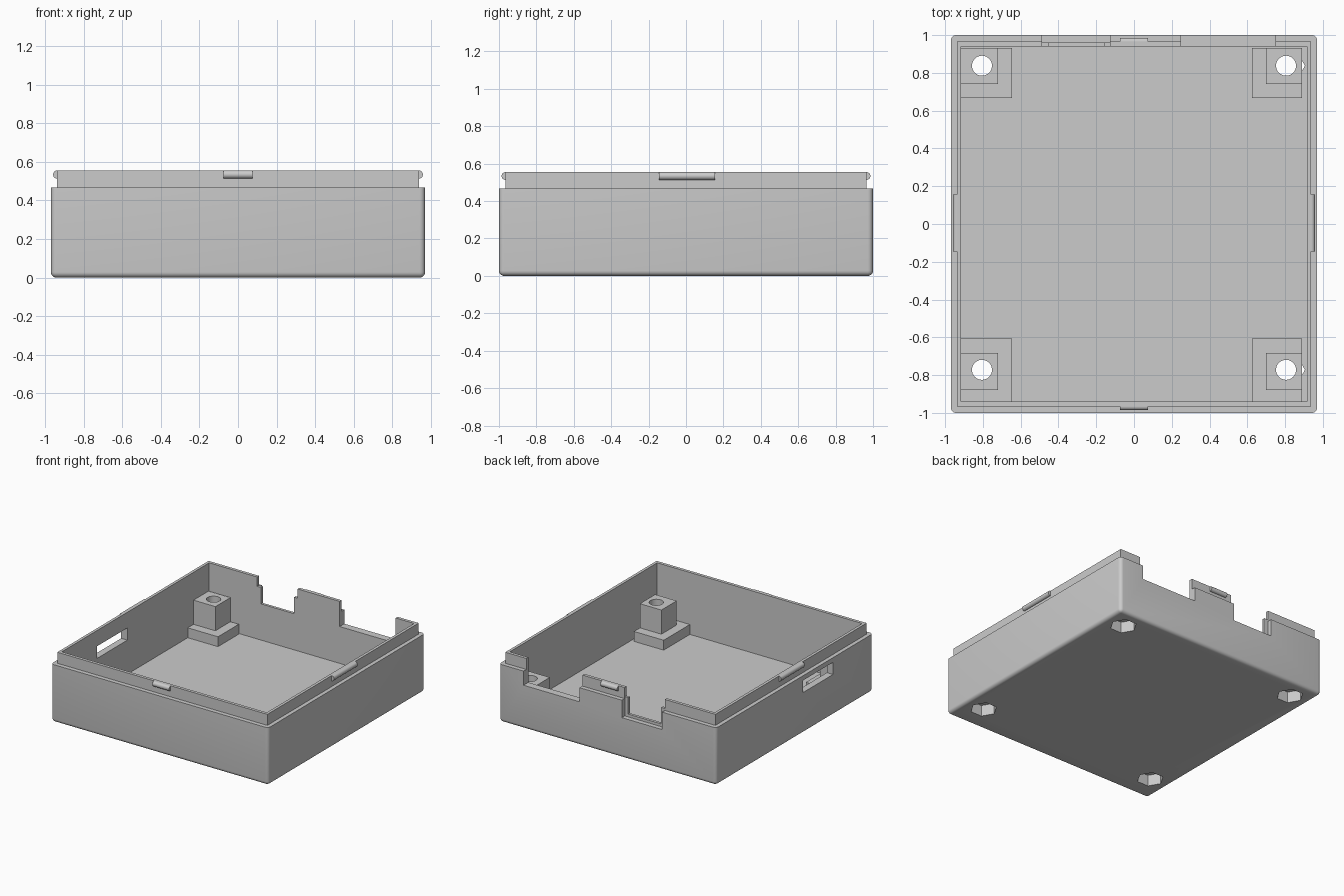
import bpy, bmesh, math
from mathutils import Matrix, Vector

if "Cube" in bpy.data.objects:
    bpy.data.objects.remove(bpy.data.objects["Cube"], do_unlink=True)

grey = bpy.data.materials.new("light_grey_plastic")
grey.use_nodes = True
COLOUR = (0.6, 0.6, 0.6, 1)
grey.diffuse_color = COLOUR
grey.node_tree.nodes["Principled BSDF"].inputs["Base Color"].default_value = COLOUR


def make_object(name, bm):
    mesh = bpy.data.meshes.new(name)
    bm.to_mesh(mesh)
    bm.free()
    mesh.materials.append(grey)
    obj = bpy.data.objects.new(name, mesh)
    bpy.context.collection.objects.link(obj)
    return obj


def box(name, x, y, z, round_radius=0):
    """Box from (min, max) ranges; optionally round all edges except the top rim."""
    bm = bmesh.new()
    size = Vector((x[1] - x[0], y[1] - y[0], z[1] - z[0]))
    centre = Vector((sum(x) / 2, sum(y) / 2, sum(z) / 2))
    bmesh.ops.create_cube(bm, size=1, matrix=Matrix.Translation(centre) @ Matrix.Diagonal(size).to_4x4())
    if round_radius:
        edges = [e for e in bm.edges if min(v.co.z for v in e.verts) < centre.z]
        bmesh.ops.bevel(bm, geom=edges, offset=round_radius, segments=5,
                        profile=0.5, affect='EDGES', clamp_overlap=True)
    return make_object(name, bm)


def rod(name, centre, radius, length, sides=32, axis='Z'):
    """Cylinder or prism along an axis."""
    bm = bmesh.new()
    turn = {'X': Matrix.Rotation(math.pi / 2, 4, 'Y'),
            'Y': Matrix.Rotation(math.pi / 2, 4, 'X'),
            'Z': Matrix.Rotation(math.pi / 2, 4, 'Z')}[axis]
    bmesh.ops.create_cone(bm, cap_ends=True, segments=sides, radius1=radius, radius2=radius,
                          depth=length, matrix=Matrix.Translation(centre) @ turn)
    return make_object(name, bm)


def combine(target, tool, operation='DIFFERENCE'):
    """Apply a boolean to the target and delete the tool."""
    mod = target.modifiers.new("boolean", 'BOOLEAN')
    mod.object, mod.operation, mod.solver = tool, operation, 'EXACT'
    bpy.context.view_layer.update()
    result = bpy.data.meshes.new_from_object(
        target.evaluated_get(bpy.context.evaluated_depsgraph_get()))
    target.modifiers.clear()
    target.data = result
    bpy.data.objects.remove(tool, do_unlink=True)


def cut_screw_hole(target, x, y):
    combine(target, rod("hole_cutter", (x, y, 0.2), 0.053, 0.6))
    combine(target, rod("nut_cutter", (x, y, 0.0), 0.1, 0.18, sides=6))


FLOOR, RIM, TOP = 0.055, 0.466, 0.555
SCREW_X, SCREW_YS = 0.805, (-0.772, 0.838)

# Tray: rounded shell with a thinner raised lip
tray = box("tray", (-0.97, 0.97), (-1, 1), (0, RIM), 0.028)
combine(tray, box("lip", (-0.938, 0.938), (-0.965, 0.965), (0.3, TOP)), 'UNION')
combine(tray, box("cavity", (-0.915, 0.915), (-0.94, 0.94), (FLOOR, 0.8)))

# Openings: wide back notch, stepped back notch, slot in the side wall
openings = [
    ((0.25, 0.75), (0.9, 1.1), (0.352, 0.8)),
    ((-0.487, -0.127), (0.962, 1.1), (0.325, 0.8)),
    ((-0.487, -0.127), (0.9, 1.1), (0.48, 0.8)),
    ((-0.452, -0.157), (0.9, 1.1), (0.347, 0.8)),
    ((-1.1, -0.88), (-0.49, -0.105), (0.33, 0.428)),
]
for x, y, z in openings:
    combine(tray, box("opening_cutter", x, y, z))
for sx in (-1, 1):
    for sy in SCREW_YS:
        cut_screw_hole(tray, sx * SCREW_X, sy)

# Screw posts: square column on a wider stepped base
parts = [tray]
for side, base_x, col_x in (("right", (-0.925, -0.645), (-0.925, -0.72)),
                            ("left", (0.624, 0.89), (0.698, 0.89))):
    for end, sy, base_y, col_y in (("front", SCREW_YS[0], (-0.95, -0.607), (-0.878, -0.683)),
                                   ("back", SCREW_YS[1], (0.666, 0.931), (0.74, 0.931))):
        post = box(f"{end}_{side}_screw_post", base_x, base_y, (FLOOR - 0.01, 0.135))
        combine(post, box("column", col_x, col_y, (0.1, 0.33)), 'UNION')
        cut_screw_hole(post, -SCREW_X if side == "right" else SCREW_X, sy)
        parts.append(post)

# Snap beads around the lip
for word, s in (("front", -1), ("back", 1)):
    parts.append(rod(f"{word}_snap_bead", (0, s * 0.965, 0.534), 0.021, 0.15, axis='X'))
for word, s in (("right", -1), ("left", 1)):
    parts.append(rod(f"{word}_snap_bead", (s * 0.938, 0.005, 0.534), 0.021, 0.3, axis='Y'))

# Smooth shading on curved surfaces, crisp edges elsewhere
bpy.ops.object.select_all(action='DESELECT')
for part in parts:
    part.select_set(True)
bpy.context.view_layer.objects.active = tray
bpy.ops.object.shade_smooth_by_angle(angle=math.radians(30))
